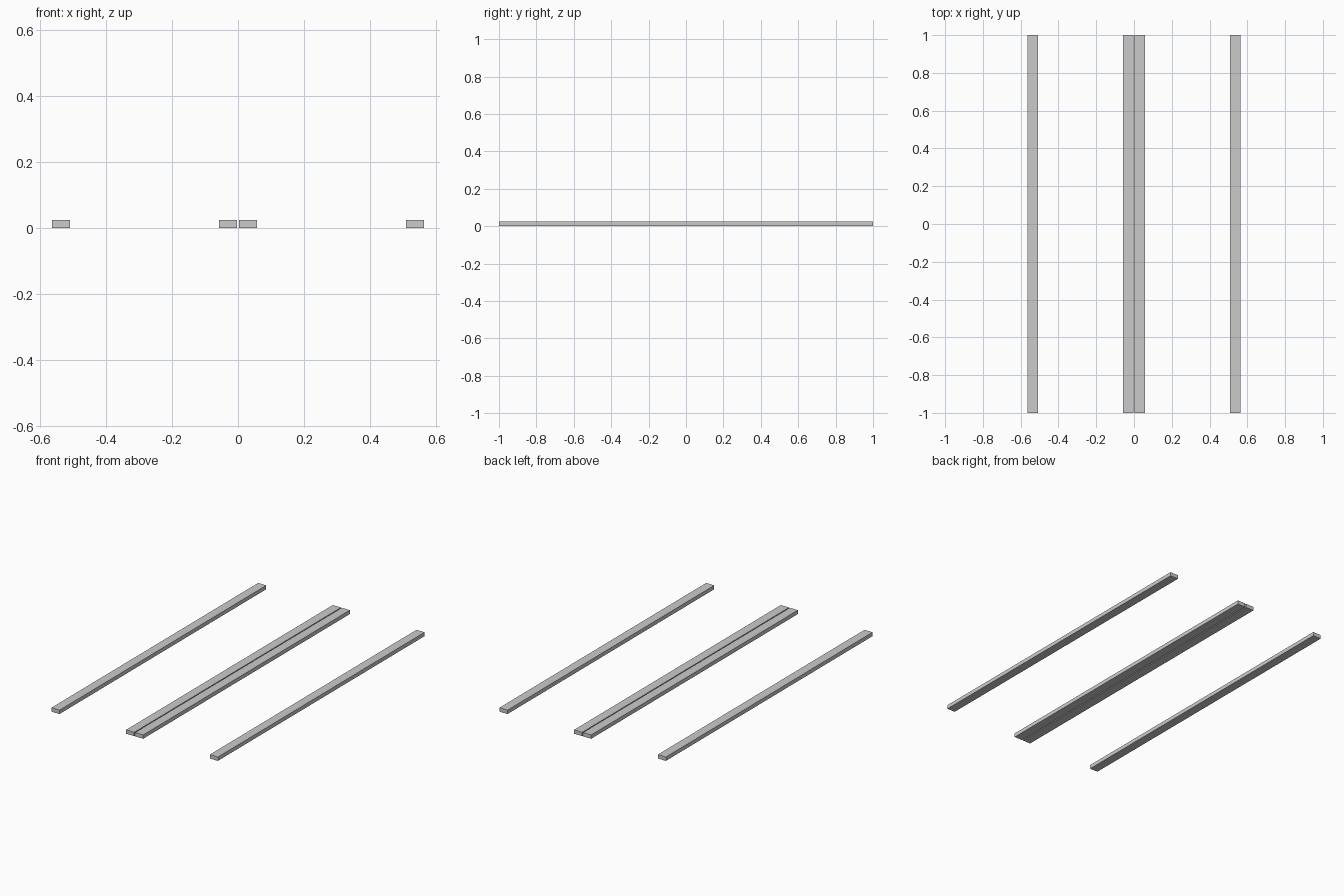
import bpy

if "Cube" in bpy.data.objects:
    bpy.data.objects.remove(bpy.data.objects["Cube"])

LENGTH, WIDTH, HEIGHT = 2.0, 0.055, 0.024


def rail(name, x):
    """Long flat bar resting on the ground, running along y."""
    bpy.ops.mesh.primitive_cube_add(size=1, location=(x, 0, HEIGHT / 2))
    bar = bpy.context.object
    bar.name = name
    bar.scale = (WIDTH, LENGTH, HEIGHT)
    bpy.ops.object.transform_apply(location=False, rotation=False, scale=True)


# Mirrored pairs: two outer rails, and two inner rails with a thin gap
for side, s in (("left", -1), ("right", 1)):
    rail(f"outer_rail_{side}", s * 0.5365)
    rail(f"inner_rail_{side}", s * 0.0305)
